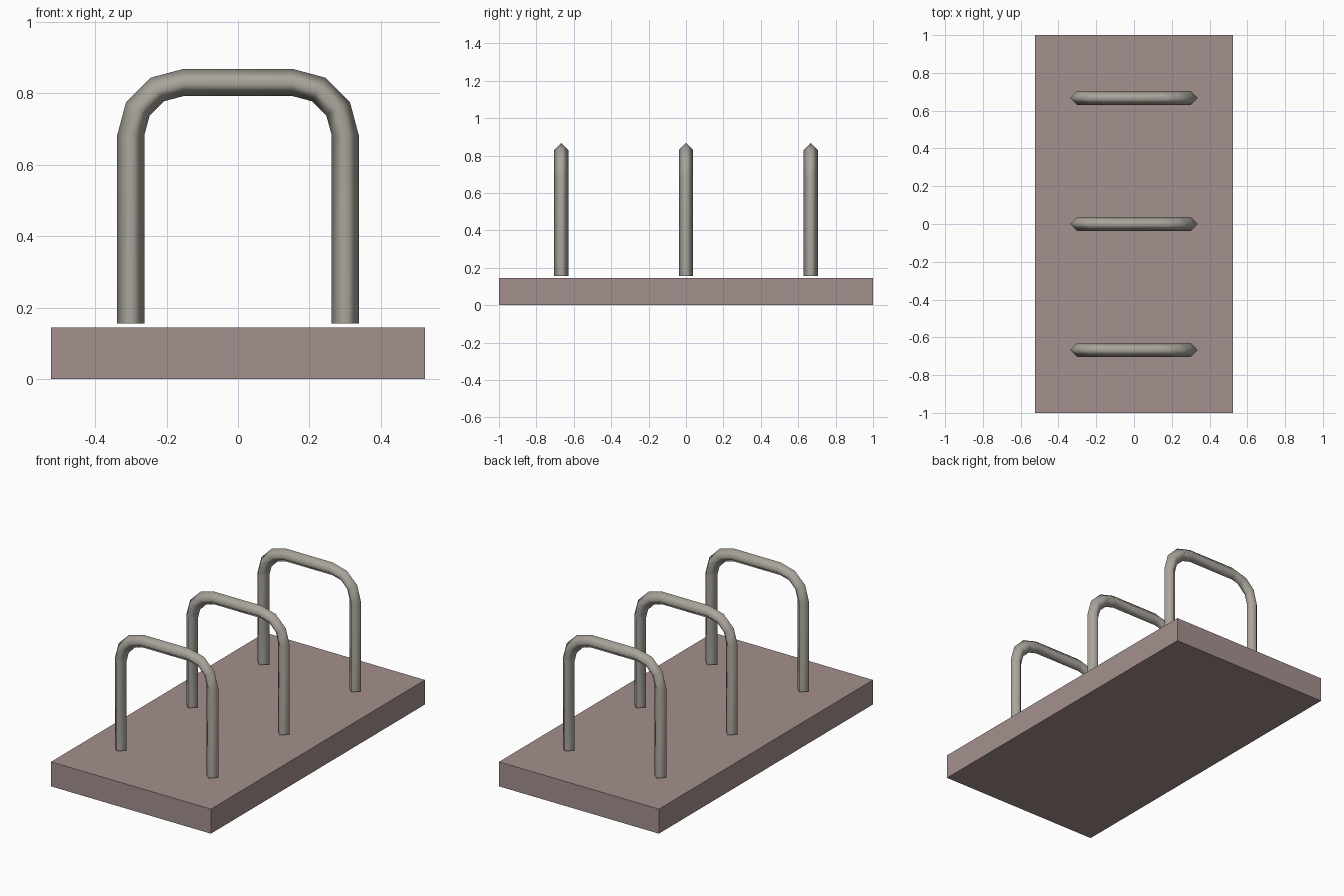
import bpy, bmesh, math
from mathutils import Vector

if "Cube" in bpy.data.objects:
    bpy.data.objects.remove(bpy.data.objects["Cube"])


def material(name, color):
    m = bpy.data.materials.new(name)
    m.diffuse_color = (*color, 1)
    m.use_nodes = True
    m.node_tree.nodes["Principled BSDF"].inputs["Base Color"].default_value = m.diffuse_color
    return m


def add_object(name, bm, mat, y=0.0):
    bmesh.ops.recalc_face_normals(bm, faces=bm.faces)
    mesh = bpy.data.meshes.new(name)
    bm.to_mesh(mesh)
    bm.free()
    mesh.materials.append(mat)
    obj = bpy.data.objects.new(name, mesh)
    obj.location.y = y
    bpy.context.collection.objects.link(obj)
    return obj


def hoop(name, y, mat):
    leg_x, foot_z, bend_z, bend_r, tube_r = 0.3, 0.155, 0.683, 0.147, 0.038
    # Path of (centre, outward direction): foot, rounded corner, then mirrored
    path = [(Vector((leg_x, 0, foot_z)), Vector((1, 0, 0)))]
    for i in range(4):
        a = math.radians(30 * i)
        out = Vector((math.cos(a), 0, math.sin(a)))
        path.append((Vector((leg_x - bend_r, 0, bend_z)) + out * bend_r, out))
    flip = Vector((-1, 1, 1))
    path += [(p * flip, o * flip) for p, o in reversed(path)]

    # Four-sided tube swept along the path
    bm = bmesh.new()
    side = Vector((0, 1, 0))
    rings = [[bm.verts.new(p + d * tube_r) for d in (o, side, -o, -side)]
             for p, o in path]
    for a, b in zip(rings, rings[1:]):
        for i in range(4):
            j = (i + 1) % 4
            bm.faces.new((a[i], a[j], b[j], b[i])).smooth = True
    # Flat ends under the feet, with sharp rims
    for ring in (rings[0], rings[-1]):
        cap = bm.faces.new(ring)
        for e in cap.edges:
            e.smooth = False
    return add_object(name, bm, mat, y)


base_mat = material("base_brown", (0.37, 0.28, 0.27))
metal_mat = material("hoop_metal", (0.40, 0.375, 0.33))

# Base slab
bm = bmesh.new()
bmesh.ops.create_cube(bm, size=1)
bmesh.ops.scale(bm, vec=(1.046, 2, 0.145), verts=bm.verts)
bmesh.ops.translate(bm, vec=(0, 0, 0.0725), verts=bm.verts)
add_object("base_slab", bm, base_mat)

# Three parking hoops
for label, y in (("front", -0.667), ("middle", 0.0), ("back", 0.667)):
    hoop(label + "_hoop", y, metal_mat)
